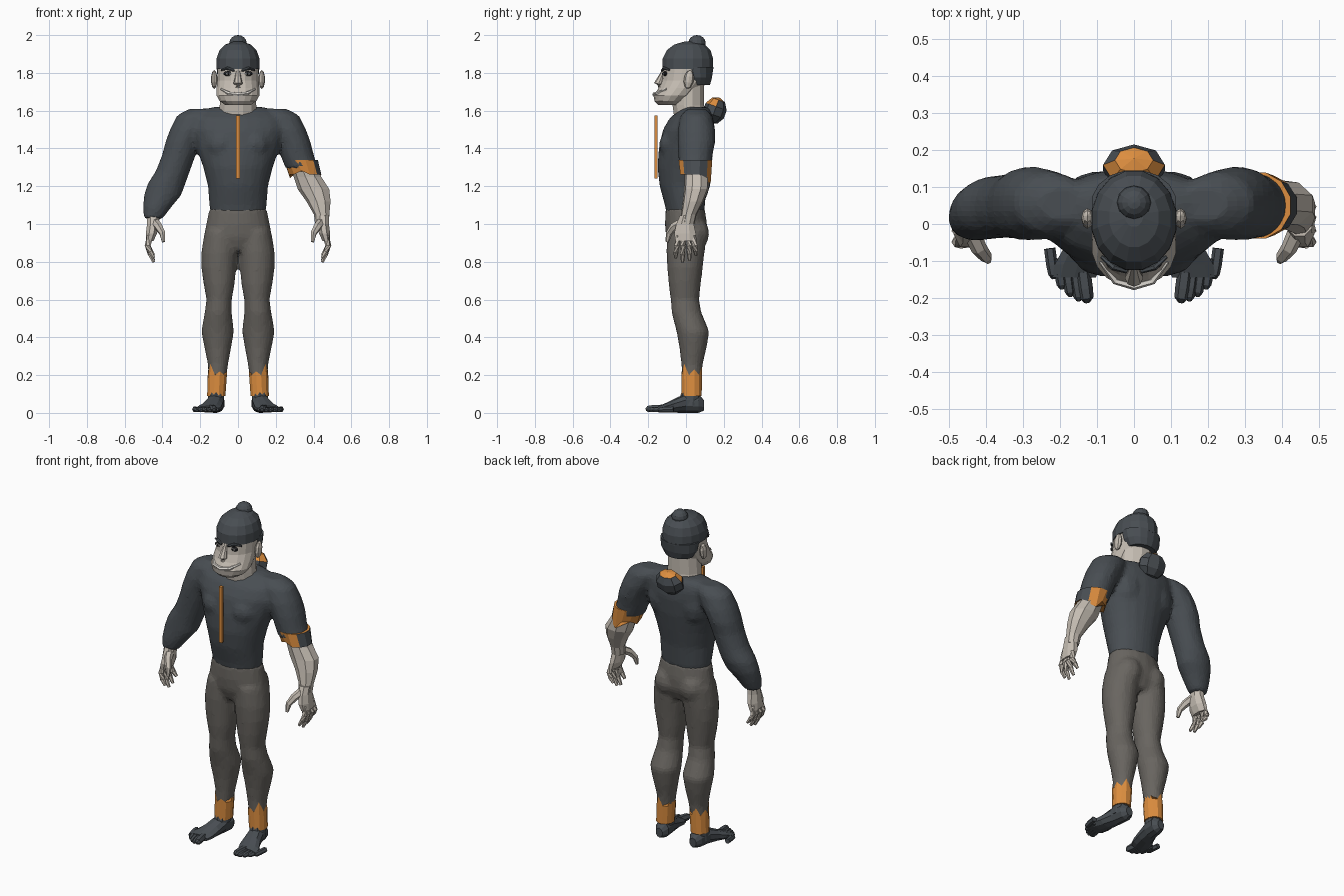
import bpy, bmesh, math
from mathutils import Vector, Matrix

cube = bpy.data.objects.get("Cube")
if cube:
    bpy.data.objects.remove(cube, do_unlink=True)


def material(name, rgb):
    m = bpy.data.materials.new(name)
    m.use_nodes = True
    m.diffuse_color = (*rgb, 1)
    m.node_tree.nodes["Principled BSDF"].inputs["Base Color"].default_value = (*rgb, 1)
    return m


CHARCOAL = material("charcoal cloth", (.065, .075, .085))
GREY = material("warm grey cloth", (.14, .13, .117))
SKIN = material("pale skin", (.56, .51, .45))
ORANGE = material("orange trim", (.72, .27, .05))
TEETH = material("light smile", (.75, .72, .67))
BLACK = material("eye black", (.02, .02, .022))


def skin_rings(bm, rings):
    """Bridge rings of points into a closed form."""
    loops = [[bm.verts.new(p) for p in ring] for ring in rings]
    n = len(loops[0])
    for a, b in zip(loops, loops[1:]):
        for i in range(n):
            j = (i + 1) % n
            bm.faces.new((a[i], a[j], b[j], b[i]))
    bm.faces.new(loops[0][::-1])
    bm.faces.new(loops[-1])


def loft(bm, rings, n=14, side=1, along_y=False):
    """Elliptical sections given as x, y, z, and two radii."""
    out = []
    for x, y, z, a, b in rings:
        ring = []
        for i in range(n):
            t = 2 * math.pi * (i + .5) / n
            u, v = a * math.cos(t), b * math.sin(t)
            ring.append((side * (x + u), y, z + v) if along_y else (side * (x + u), y + v, z))
        out.append(ring)
    skin_rings(bm, out)


def tube(bm, points, radii, n=6, side=1):
    """Tapered tube through a few points."""
    pts = [Vector((side * x, y, z)) for x, y, z in points]
    out = []
    for i, p in enumerate(pts):
        d = pts[min(i + 1, len(pts) - 1)] - pts[max(i - 1, 0)]
        q = d.to_track_quat('Z', 'Y')
        out.append([p + q @ Vector((radii[i] * math.cos(2 * math.pi * k / n),
                                    radii[i] * math.sin(2 * math.pi * k / n), 0)) for k in range(n)])
    skin_rings(bm, out)


def ball(bm, centre, scale, segments=10, tilt=0):
    mat = Matrix.Translation(centre) @ Matrix.Rotation(tilt, 4, 'X') @ Matrix.Diagonal((*scale, 1))
    bmesh.ops.create_uvsphere(bm, u_segments=segments, v_segments=segments * 2 // 3, radius=1, matrix=mat)


def finish(name, bm, mats, rule=None, blend=0):
    bmesh.ops.recalc_face_normals(bm, faces=bm.faces)
    bm.normal_update()
    if rule:
        for f in bm.faces:
            f.material_index = rule(f)
    mesh = bpy.data.meshes.new(name)
    bm.to_mesh(mesh)
    bm.free()
    for m in mats:
        mesh.materials.append(m)
    ob = bpy.data.objects.new(name, mesh)
    bpy.context.collection.objects.link(ob)
    if blend:
        # Merge overlapping forms into one faceted skin
        r = ob.modifiers.new("merge", 'REMESH')
        r.mode = 'VOXEL'
        r.voxel_size = .014
        s = ob.modifiers.new("soften", 'SMOOTH')
        s.factor, s.iterations = .5, 5
        d = ob.modifiers.new("facets", 'DECIMATE')
        d.ratio = blend
        bpy.context.view_layer.objects.active = ob
        for mod in ("merge", "soften", "facets"):
            bpy.ops.object.modifier_apply(modifier=mod)
    return ob


# Jacket: torso, long right sleeve and short left sleeve
bm = bmesh.new()
loft(bm, [(0, -.005, 1.05, .145, .1), (0, -.005, 1.09, .152, .105), (0, -.015, 1.2, .16, .125),
          (0, -.012, 1.3, .185, .14), (0, 0, 1.4, .22, .145), (0, .015, 1.5, .25, .138),
          (0, .03, 1.56, .245, .118), (0, .048, 1.6, .2, .088), (0, .055, 1.62, .13, .065)], 20)
upper_arm = [(.19, .055, 1.61, .07, .05), (.22, .055, 1.575, .105, .085), (.262, .055, 1.5, .1, .1),
             (.295, .055, 1.43, .092, .1), (.313, .05, 1.365, .09, .092)]
loft(bm, upper_arm + [(.34, .048, 1.29, .088, .086)])
loft(bm, upper_arm + [(.345, .048, 1.28, .092, .087), (.38, .045, 1.21, .102, .086),
                      (.4, .035, 1.15, .1, .078), (.428, .018, 1.09, .077, .064),
                      (.45, .005, 1.025, .05, .046)], side=-1)
for s in (-1, 1):
    ball(bm, (s * .085, -.07, 1.42), (.09, .075, .08))
    ball(bm, (s * .1, .075, 1.46), (.09, .07, .12))
finish("jacket", bm, [CHARCOAL], blend=.28)

# Trousers
bm = bmesh.new()
loft(bm, [(0, -.005, 1.085, .152, .104), (0, 0, 1, .17, .112), (0, .002, .93, .18, .108),
          (0, 0, .86, .11, .08)], 18)
for s in (-1, 1):
    loft(bm, [(.09, .005, .96, .088, .108), (.098, -.003, .85, .098, .102), (.102, -.005, .77, .094, .095),
              (.1, -.007, .68, .083, .086), (.1, -.006, .6, .068, .076), (.105, .003, .53, .073, .08),
              (.108, .037, .43, .088, .088), (.107, .037, .34, .071, .072), (.106, .032, .26, .055, .058),
              (.11, .03, .18, .047, .051), (.115, .03, .1, .044, .05)], side=s)
    ball(bm, (s * .08, .045, .95), (.082, .082, .085))
finish("trousers", bm, [GREY], blend=.28)


def jagged_band(name, lower, upper, mats, rule=None, n=12, side=1, up=(), down=()):
    """Open band with chosen points of its rims pulled out into spikes."""
    bm = bmesh.new()
    loft(bm, [lower, upper], n, side)
    bm.verts.ensure_lookup_table()
    for i, dz in down:
        bm.verts[i].co.z -= dz
    for i, dz in up:
        bm.verts[n + i].co.z += dz
    finish(name, bm, mats, rule)


# Ankle cuffs
for s, word in ((-1, "right"), (1, "left")):
    jagged_band(word + "_ankle_cuff", (.115, .03, .09, .05, .055), (.109, .03, .2, .052, .056), [ORANGE],
                side=s, up=((0, .03), (2, .05), (5, .07), (8, .02), (10, .06)))

# Rolled edge of the short sleeve, with a dark patch outside
jagged_band("sleeve_cuff", (.358, .05, 1.262, .086, .083), (.333, .05, 1.338, .093, .092),
            [ORANGE, CHARCOAL], lambda f: int(f.normal.x > .75 and abs(f.normal.z) < .6),
            down=((2, .05), (1, .03), (8, -.02), (5, .02)))

# Bare left forearm
bm = bmesh.new()
loft(bm, [(.35, .055, 1.3, .068, .065), (.37, .058, 1.25, .075, .066), (.402, .055, 1.185, .086, .066),
          (.428, .038, 1.12, .066, .056), (.444, .015, 1.05, .042, .042), (.446, .005, 1.0, .038, .04)], 9)
finish("left_forearm", bm, [SKIN])

# Hands
for s, word in ((-1, "right"), (1, "left")):
    bm = bmesh.new()
    loft(bm, [(.448, .003, 1.045, .036, .038), (.45, -.005, 1.0, .034, .05), (.458, -.005, .95, .032, .062),
              (.468, -.002, .91, .022, .058)], 8, s)
    for y, tip in ((-.048, .82), (-.016, .797), (.016, .807), (.046, .835)):
        tube(bm, [(.466, y * .85, .935), (.478, y, .885), (.465, y * 1.1, (.885 + tip) / 2), (.445, y * 1.15, tip)],
             [.016, .016, .014, .008], side=s)
    tube(bm, [(.44, -.02, 1.01), (.42, -.065, .985), (.4, -.09, .95), (.395, -.1, .905)],
         [.024, .022, .017, .009], side=s)
    finish(word + "_hand", bm, [SKIN])

# Feet with toes
for s, word in ((-1, "right"), (1, "left")):
    bm = bmesh.new()
    loft(bm, [(.112, .095, .04, .022, .028), (.112, .065, .05, .043, .05), (.12, 0, .052, .047, .052),
              (.135, -.06, .038, .055, .037), (.152, -.11, .026, .066, .025), (.162, -.145, .019, .062, .017)],
         10, s, True)
    loft(bm, [(.12, .015, .04, .045, .06), (.115, .028, .115, .044, .05)], 10, s)
    for i in range(5):
        r = .021 if i == 0 else .0155
        x, y = .128 + .0225 * i, -.2 + .004 * i * i
        tube(bm, [(x + .01, y + .07, r + .004), (x + .004, y + .025, r + .002), (x, y, r), (x - .001, y - .012, r * .8)],
             [r, r, r * .9, r * .4], side=s)
    finish(word + "_foot", bm, [CHARCOAL])

# Neck, face and ears
bm = bmesh.new()
loft(bm, [(0, .025, 1.56, .105, .09), (0, .012, 1.63, .1, .086), (0, .01, 1.77, .095, .09)], 12)
finish("neck", bm, [SKIN])
bm = bmesh.new()
loft(bm, [(0, -.085, 1.63, .068, .062), (0, -.08, 1.65, .098, .086), (0, -.06, 1.68, .115, .112),
          (0, -.03, 1.72, .115, .115), (0, -.005, 1.76, .111, .124), (0, .005, 1.83, .111, .128)], 18)
tube(bm, [(0, -.115, 1.815), (0, -.132, 1.775), (0, -.145, 1.742), (0, -.14, 1.725)],
     [.01, .017, .025, .014], 8)
finish("face", bm, [SKIN])
bm = bmesh.new()
for s in (-1, 1):
    ball(bm, (s * .126, .015, 1.765), (.017, .027, .05), 8, -.15)
finish("ears", bm, [SKIN])

# Smile, eyes and brows
bm = bmesh.new()
tube(bm, [(-.09, -.104, 1.715), (-.05, -.154, 1.692), (0, -.168, 1.686), (.05, -.154, 1.692),
          (.09, -.104, 1.715)], [.005, .01, .011, .01, .005])
finish("smile", bm, [TEETH])
for name, mat, y, z, size in (("eye_sockets", BLACK, -.11, 1.796, (.027, .011, .014)),
                              ("eye_whites", TEETH, -.114, 1.795, (.017, .01, .009)),
                              ("pupils", BLACK, -.121, 1.796, (.007, .006, .007))):
    bm = bmesh.new()
    for s in (-1, 1):
        ball(bm, (s * .05, y, z), size, 8)
    finish(name, bm, [mat])
bm = bmesh.new()
for s in (-1, 1):
    tube(bm, [(.02, -.127, 1.812), (.055, -.117, 1.825), (.088, -.088, 1.815)], [.007, .009, .005], side=s)
finish("brows", bm, [CHARCOAL])

# Hair: crown, nape and top knot
bm = bmesh.new()
loft(bm, [(0, .01, 1.82, .117, .137), (0, .01, 1.875, .116, .136), (0, .014, 1.92, .1, .118),
          (0, .018, 1.95, .068, .082), (0, .022, 1.966, .025, .03)], 16)
loft(bm, [(0, .06, 1.735, .085, .068), (0, .062, 1.775, .11, .077), (0, .055, 1.83, .116, .092)], 16)
finish("hair", bm, [CHARCOAL])
bm = bmesh.new()
ball(bm, (0, .058, 1.958), (.046, .046, .042), 12)
finish("top_knot", bm, [CHARCOAL])

# Folded hood with orange lining
bm = bmesh.new()
ball(bm, (0, .152, 1.6), (.088, .062, .074), 8, -.35)
finish("hood", bm, [CHARCOAL, ORANGE], lambda f: int(f.normal.z > .5))

# Front zip
bm = bmesh.new()
bmesh.ops.create_cube(bm, size=1, matrix=Matrix.Translation((0, -.159, 1.408)) @ Matrix.Diagonal((.02, .018, .335, 1)))
finish("front_zip", bm, [ORANGE])
